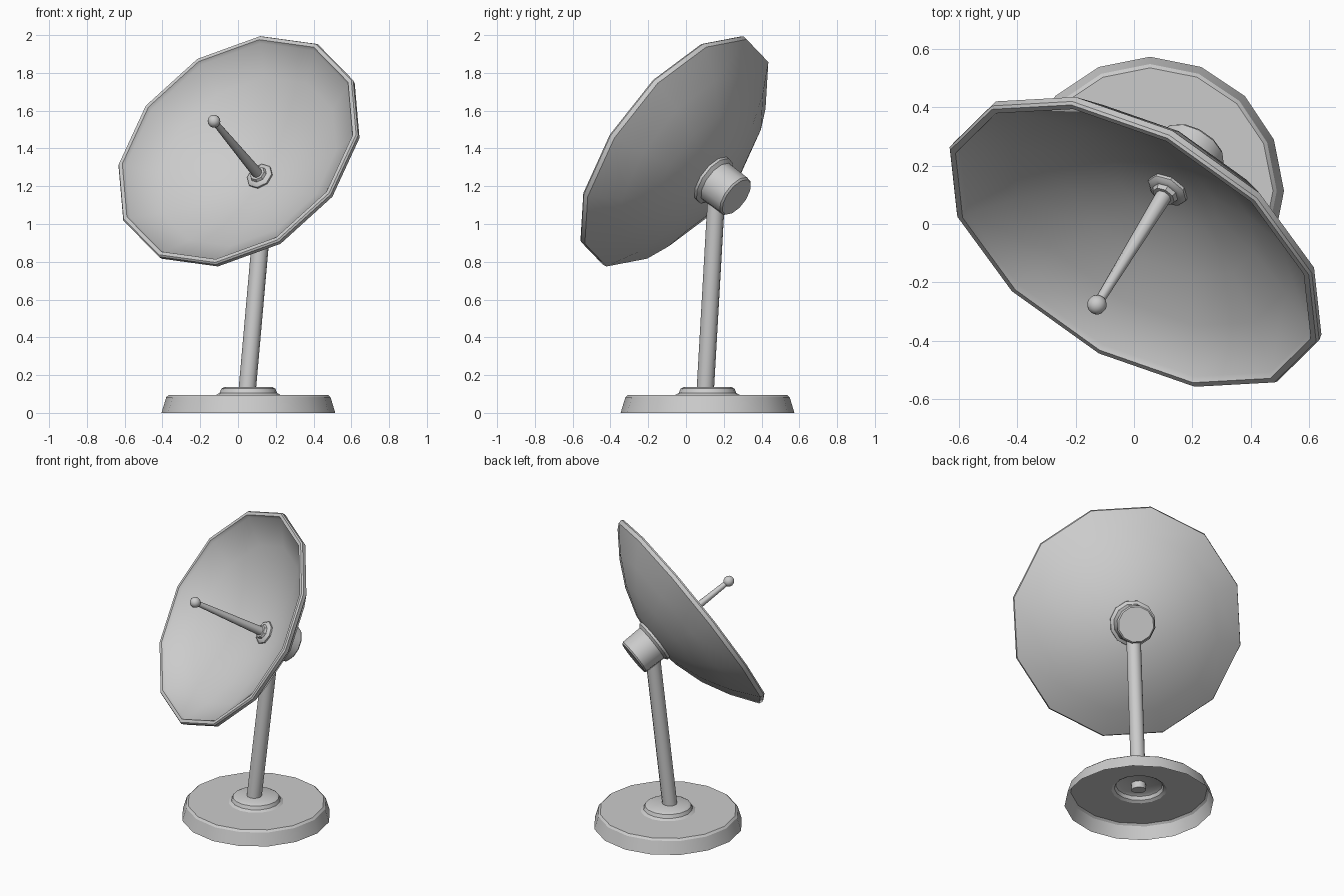
import bpy, bmesh, math
from mathutils import Matrix, Vector

if "Cube" in bpy.data.objects:
    bpy.data.objects.remove(bpy.data.objects["Cube"])


def lathe(name, profile, sides, matrix, closed=False, angle=38):
    """Revolve (radius, height) points around local z, then place with matrix."""
    bm = bmesh.new()
    rings = [[bm.verts.new((r * math.cos(2 * math.pi * i / sides),
                            r * math.sin(2 * math.pi * i / sides), h))
              for i in range(sides)] for r, h in profile]
    pairs = list(zip(rings, rings[1:]))
    if closed:
        pairs.append((rings[-1], rings[0]))
    for a, b in pairs:
        for i in range(sides):
            j = (i + 1) % sides
            bm.faces.new((a[i], a[j], b[j], b[i]))
    bmesh.ops.remove_doubles(bm, verts=bm.verts, dist=1e-5)
    bmesh.ops.recalc_face_normals(bm, faces=bm.faces)
    for f in bm.faces:
        f.smooth = True
    for e in bm.edges:
        e.smooth = e.is_boundary or e.calc_face_angle(0) < math.radians(angle)
    mesh = bpy.data.meshes.new(name)
    bm.to_mesh(mesh)
    bm.free()
    ob = bpy.data.objects.new(name, mesh)
    ob.matrix_world = matrix
    bpy.context.collection.objects.link(ob)
    return ob


# Dish frame: local z is the pointing axis, origin at the rim centre
z_axis = Vector((-0.443, -0.721, 0.532)).normalized()
x_axis = Vector((0.881, -0.46, 0.11))
x_axis = (x_axis - z_axis * x_axis.dot(z_axis)).normalized()
y_axis = z_axis.cross(x_axis)
centre = Vector((-0.003, -0.075, 1.395))
dish_frame = Matrix.Translation(centre) @ Matrix((x_axis, y_axis, z_axis)).transposed().to_4x4()

# Hollow base with stepped collar, open underneath
base_frame = Matrix.Translation((0.055, 0.114, 0))
lathe("base", [(0.46, 0), (0.435, 0.083), (0.422, 0.095), (0.17, 0.095), (0.152, 0.106),
               (0.143, 0.128), (0.125, 0.138), (0, 0.138)], 16, base_frame, angle=30)

# Leaning pole
foot, head = Vector((0.047, 0.101, 0.10)), Vector((0.146, 0.165, 1.22))
lean = head - foot
pole_frame = Matrix.Translation(foot) @ lean.to_track_quat('Z', 'Y').to_matrix().to_4x4()
lathe("pole", [(0, 0), (0.046, 0), (0.046, lean.length), (0, lean.length)], 12, pole_frame)

# Dish: parabolic shell with a bevelled rim
steps = [1, 0.78, 0.54, 0.28, 0]
back = [(0.716 * s, -0.035 - 0.28 * (1 - s * s)) for s in reversed(steps)]
front = [(0.682 * s, -0.02 - 0.26 * (1 - s * s)) for s in steps]
lathe("dish", back + [(0.72, -0.01), (0.713, 0), (0.692, 0)] + front, 12, dish_frame)

# Mounting hub behind the dish
lathe("hub", [(0, -0.475), (0.11, -0.475), (0.119, -0.465), (0.122, -0.33), (0.142, -0.315),
              (0.142, -0.28), (0, -0.28)], 12, dish_frame)

# Feed: collar, tapered rod and ball
lathe("feed_collar", [(0, -0.285), (0.074, -0.285), (0.074, -0.262), (0.062, -0.252),
                      (0.048, -0.25), (0.042, -0.235), (0, -0.235)], 8, dish_frame)
lathe("feed_rod", [(0, -0.25), (0.029, -0.25), (0.016, 0.28), (0, 0.28)], 8, dish_frame, angle=50)
ball = [(0.034 * math.sin(math.pi * k / 8), 0.28 - 0.034 * math.cos(math.pi * k / 8))
        for k in range(9)]
lathe("feed_ball", ball, 12, dish_frame)
